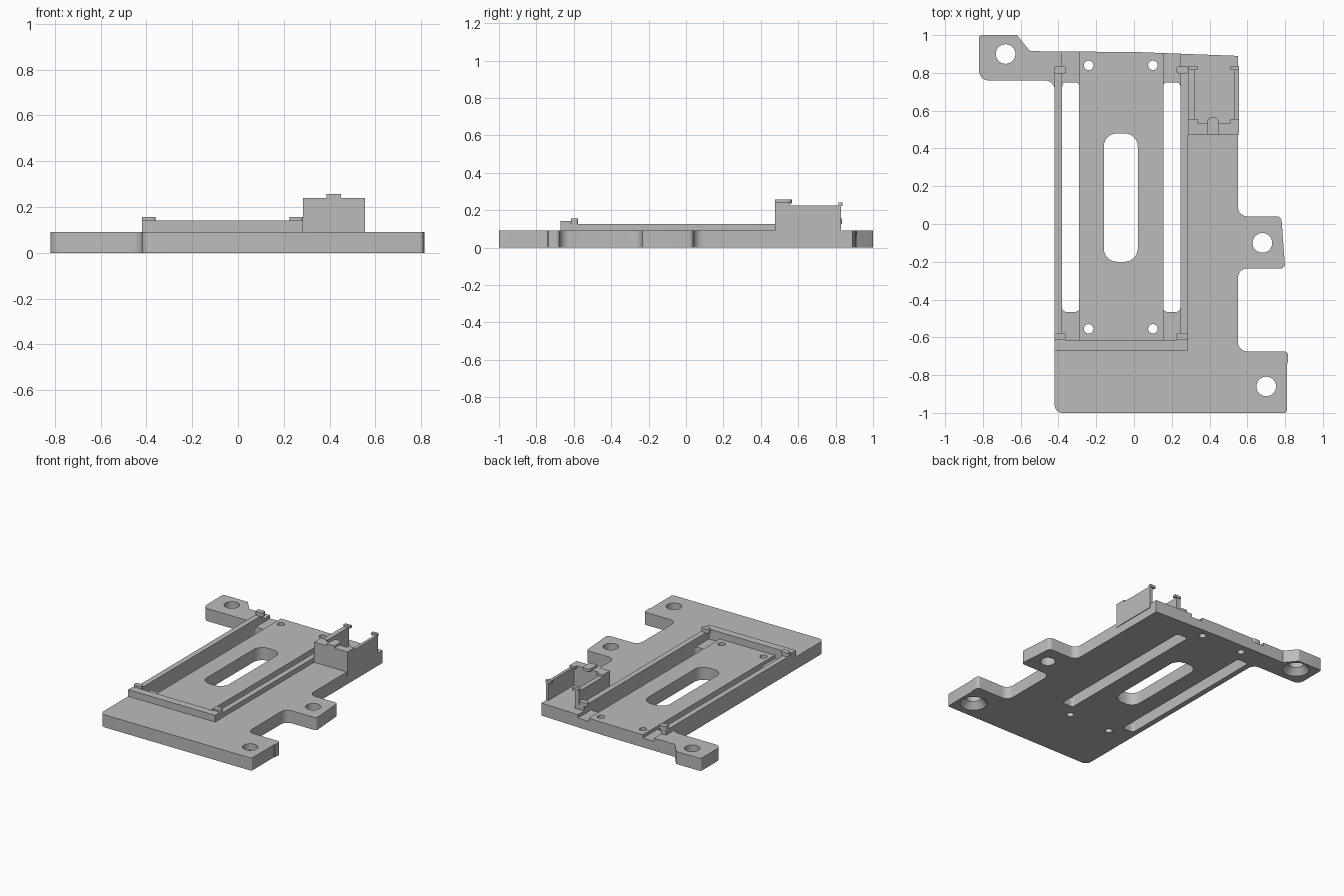
import bpy, math
from mathutils import Vector

cube = bpy.data.objects.get("Cube")
if cube:
    bpy.data.objects.remove(cube, do_unlink=True)

grey = bpy.data.materials.new("light_grey")
grey.use_nodes = True
grey.diffuse_color = (0.5, 0.5, 0.5, 1)
grey.node_tree.nodes["Principled BSDF"].inputs["Base Color"].default_value = (0.5, 0.5, 0.5, 1)


def rounded(corners, steps=6):
    """Outline from (x, y, radius) corners, each replaced by a fillet."""
    out = []
    for i, (x, y, r) in enumerate(corners):
        p = Vector((x, y))
        if r == 0:
            out.append(p)
            continue
        a = (Vector(corners[i - 1][:2]) - p).normalized()
        b = (Vector(corners[(i + 1) % len(corners)][:2]) - p).normalized()
        half = a.angle(b) / 2
        centre = p + (a + b).normalized() * r / math.sin(half)
        start = p + a * r / math.tan(half) - centre
        end = p + b * r / math.tan(half) - centre
        turn = math.pi - 2 * half
        for k in range(steps + 1):
            t = k / steps
            out.append(centre + (start * math.sin((1 - t) * turn) + end * math.sin(t * turn)) / math.sin(turn))
    return out


def prism(name, outline, z0, z1):
    n = len(outline)
    verts = [(p[0], p[1], z) for z in (z0, z1) for p in outline]
    faces = [list(range(n))[::-1], list(range(n, 2 * n))]
    faces += [[i, (i + 1) % n, (i + 1) % n + n, i + n] for i in range(n)]
    mesh = bpy.data.meshes.new(name)
    mesh.from_pydata(verts, [], faces)
    mesh.materials.append(grey)
    ob = bpy.data.objects.new(name, mesh)
    bpy.context.collection.objects.link(ob)
    return ob


def block(name, x0, x1, y0, y1, z0, z1, r=0):
    return prism(name, rounded([(x0, y0, r), (x1, y0, r), (x1, y1, r), (x0, y1, r)]), z0, z1)


def cone(x, y, r0, r1, z0, z1):
    bpy.ops.mesh.primitive_cone_add(vertices=32, radius1=r0, radius2=r1, depth=z1 - z0,
                                    location=(x, y, (z0 + z1) / 2))
    return bpy.context.object


def cut(target, cutter):
    mod = target.modifiers.new("cut", "BOOLEAN")
    mod.operation, mod.solver, mod.object = "DIFFERENCE", "EXACT", cutter
    bpy.context.view_layer.objects.active = target
    bpy.ops.object.modifier_apply(modifier=mod.name)
    bpy.data.objects.remove(cutter, do_unlink=True)


# Base plate with three mounting ears
TOP = 0.092
plate = prism("base_plate", rounded([
    (-0.42, -1, 0.04), (0.81, -1, 0.015), (0.81, -0.74, 0), (0.815, -0.735, 0),
    (0.815, -0.675, 0.02), (0.55, -0.675, 0.05), (0.55, -0.235, 0.05), (0.8, -0.235, 0.02),
    (0.78, 0.04, 0.025), (0.55, 0.04, 0.05), (0.55, 0.89, 0), (0.02, 0.91, 0),
    (-0.55, 0.915, 0), (-0.62, 1, 0.015), (-0.82, 1, 0.015), (-0.82, 0.76, 0.05),
    (-0.42, 0.76, 0.05)]), 0, TOP)

# Sunken channels and long slots on both sides, then the middle slot
for x0, x1 in ((-0.38, -0.29), (0.155, 0.245)):
    cut(plate, block("channel_cutter", x0, x1, -0.615, 1.1, 0.068, 0.2))
    cut(plate, block("slot_cutter", x0, x1, -0.465, 0.75, -0.1, 0.2, 0.02))
cut(plate, block("middle_cutter", -0.16, 0.02, -0.2, 0.48, -0.1, 0.2, 0.07))

# Small holes, and mounting holes with countersinks below the outer two
for x in (-0.24, 0.1):
    for y in (-0.555, 0.84):
        cut(plate, cone(x, y, 0.025, 0.025, -0.1, 0.2))
for x, y, sunk in ((-0.68, 0.9, True), (0.68, -0.1, False), (0.7, -0.86, True)):
    cut(plate, cone(x, y, 0.052, 0.052, -0.1, 0.2))
    if sunk:
        cut(plate, cone(x, y, 0.1, 0.052, -0.01, 0.045))

# Tray rails, end wall and retaining clips
block("right_rail", -0.42, -0.38, -0.67, 0.83, 0.06, 0.127)
block("left_rail", 0.245, 0.285, -0.67, 0.83, 0.06, 0.127)
block("end_wall", -0.38, 0.245, -0.672, -0.615, 0.06, 0.141)
for x0, x1, name in ((-0.42, -0.38, "right"), (0.245, 0.285, "left")):
    block(name + "_end_corner", x0, x1, -0.672, -0.615, TOP, 0.141)
for side, x0, x1 in (("right", -0.42, -0.36), ("left", 0.225, 0.285)):
    for end, y0 in (("front", -0.615), ("back", 0.797)):
        block(f"{side}_{end}_clip", x0, x1, y0, y0 + 0.038, 0.126, 0.156, 0.012)

# Open-backed holder
block("holder_front_wall", 0.285, 0.555, 0.475, 0.535, 0.06, 0.24)
block("holder_right_wall", 0.285, 0.32, 0.475, 0.83, 0.06, 0.225)
block("holder_left_wall", 0.533, 0.555, 0.475, 0.83, 0.06, 0.225)
for side, x0, x1 in (("right", 0.285, 0.337), ("left", 0.51, 0.555)):
    block(f"holder_{side}_front_clip", x0, x1, 0.53, 0.556, 0.222, 0.24)
    block(f"holder_{side}_back_clip", x0, x1, 0.815, 0.837, TOP if side == "none" else 0.222, 0.24)
prism("holder_tab", rounded([(0.387, 0.475, 0), (0.45, 0.475, 0), (0.45, 0.567, 0.03),
                             (0.387, 0.567, 0.03)]), 0.236, 0.256)

# Smooth fillets while keeping edges sharp
bpy.ops.object.select_all(action="DESELECT")
for ob in bpy.context.scene.objects:
    if ob.type == "MESH":
        ob.select_set(True)
bpy.context.view_layer.objects.active = plate
bpy.ops.object.shade_smooth_by_angle(angle=math.radians(30))
